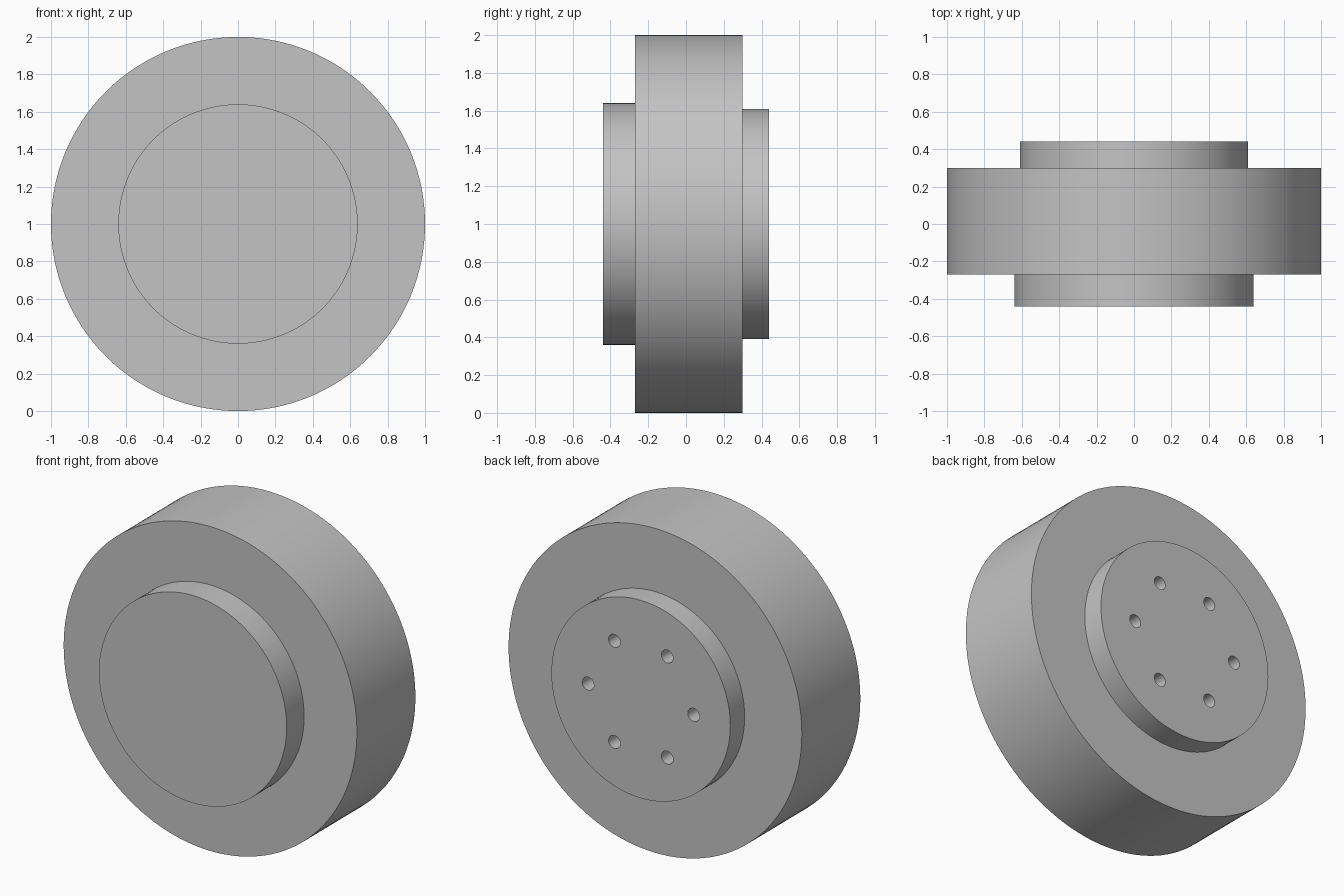
import bpy
import bmesh
from math import cos, sin, pi, radians
from mathutils import Matrix, Vector

SEGMENTS = 128
AXLE = Vector((0, 0, 1))

cube = bpy.data.objects.get("Cube")
if cube:
    bpy.data.objects.remove(cube, do_unlink=True)

grey = bpy.data.materials.new("plain_grey")
grey.use_nodes = True
grey.diffuse_color = (0.55, 0.55, 0.55, 1)
grey.node_tree.nodes["Principled BSDF"].inputs["Base Color"].default_value = grey.diffuse_color


def add_object(name, bm):
    bmesh.ops.recalc_face_normals(bm, faces=bm.faces)
    mesh = bpy.data.meshes.new(name)
    bm.to_mesh(mesh)
    bm.free()
    mesh.materials.append(grey)
    obj = bpy.data.objects.new(name, mesh)
    bpy.context.collection.objects.link(obj)
    return obj


# Stepped wheel: front boss, wide rim and rear hub turned from one profile of (radius, y)
profile = [(0.64, -0.44), (0.64, -0.27), (1, -0.27), (1, 0.30), (0.61, 0.30), (0.61, 0.44)]
bm = bmesh.new()
points = [bm.verts.new((r, y, AXLE.z)) for r, y in profile]
edges = [bm.edges.new(pair) for pair in zip(points, points[1:])]
bmesh.ops.spin(bm, geom=points + edges, cent=AXLE, axis=(0, 1, 0),
               angle=2 * pi, steps=SEGMENTS, use_merge=True)
bmesh.ops.remove_doubles(bm, verts=bm.verts, dist=0.0001)
bmesh.ops.holes_fill(bm, edges=[e for e in bm.edges if e.is_boundary], sides=0)
wheel = add_object("stepped_wheel", bm)

# Ring of six bolt holes sunk into the rear hub
HOLE_RING, HOLE_RADIUS, HOLE_DEPTH = 0.36, 0.04, 0.14
bm = bmesh.new()
for i in range(6):
    angle = i * pi / 3
    centre = AXLE + Vector((HOLE_RING * cos(angle), 0.44, HOLE_RING * sin(angle)))
    bmesh.ops.create_cone(bm, cap_ends=True, segments=32, radius1=HOLE_RADIUS,
                          radius2=HOLE_RADIUS, depth=2 * HOLE_DEPTH,
                          matrix=Matrix.Translation(centre) @ Matrix.Rotation(pi / 2, 4, "X"))
cutter = add_object("bolt_hole_cutter", bm)
cutter.hide_render = True

bolt_holes = wheel.modifiers.new("bolt_holes", "BOOLEAN")
bolt_holes.operation = "DIFFERENCE"
bolt_holes.solver = "EXACT"
bolt_holes.object = cutter

# Apply the cut, drop the helper and smooth the round walls
bpy.ops.object.select_all(action="DESELECT")
wheel.select_set(True)
bpy.context.view_layer.objects.active = wheel
bpy.ops.object.modifier_apply(modifier=bolt_holes.name)
bpy.data.objects.remove(cutter, do_unlink=True)
bpy.ops.object.shade_smooth_by_angle(angle=radians(30))
